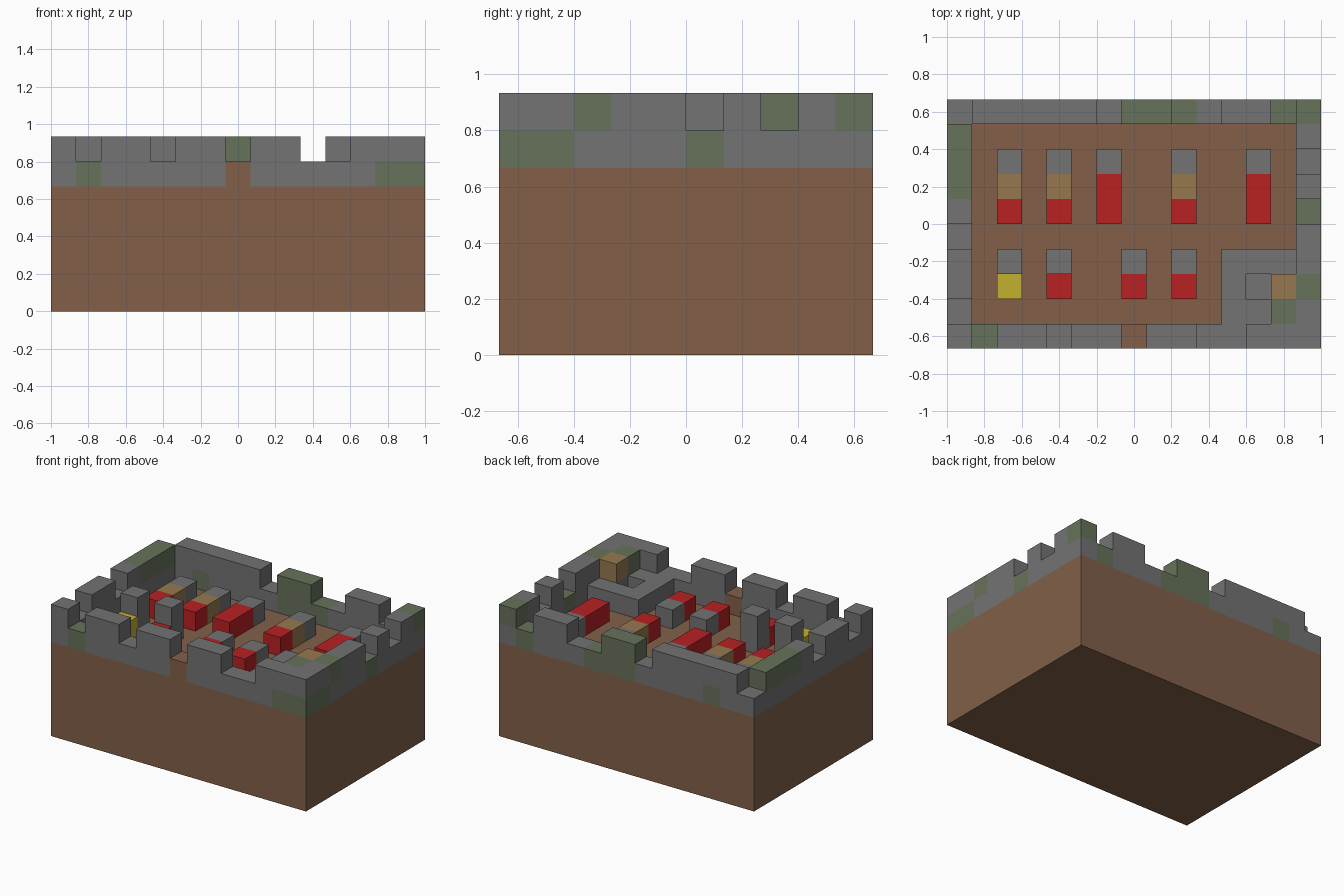
import bpy
import bmesh
from mathutils import Vector

cube = bpy.data.objects.get("Cube")
if cube:
    bpy.data.objects.remove(cube, do_unlink=True)

# Block grid: 15 wide, 10 deep, 7 high
NX, NY, UNIT = 15, 10, 2 / 15
ORIGIN = Vector((-NX / 2, -NY / 2, 0))


def srgb(r, g, b):
    return tuple(((c / 255 + 0.055) / 1.055) ** 2.4 for c in (r, g, b)) + (1.0,)


def make_material(name, color):
    mat = bpy.data.materials.new(name)
    mat.use_nodes = True
    mat.diffuse_color = color
    mat.node_tree.nodes["Principled BSDF"].inputs["Base Color"].default_value = color
    return mat


MATERIALS = {
    "earth": make_material("earth brown", srgb(130, 96, 73)),
    "stone": make_material("stone grey", srgb(115, 115, 115)),
    "moss": make_material("moss green", srgb(102, 114, 90)),
    "wood": make_material("plank tan", srgb(150, 121, 80)),
    "red": make_material("cloth red", srgb(184, 33, 35)),
    "yellow": make_material("straw yellow", srgb(194, 176, 46)),
}
NAMES = list(MATERIALS)
cells = {}


def span(v):
    return range(v[0], v[1] + 1) if isinstance(v, tuple) else (v,)


def fill(part, color, x, y, z):
    """Place blocks; x, y, z are an index or an inclusive range."""
    for i in span(x):
        for j in span(y):
            for k in span(z):
                cells[i, j, k] = (part, color)


def tint(color, x, y, z):
    """Recolour blocks that are already placed."""
    for i in span(x):
        for j in span(y):
            for k in span(z):
                if (i, j, k) in cells:
                    cells[i, j, k] = (cells[i, j, k][0], color)


# Ground
fill("ground", "earth", (0, 14), (0, 9), (0, 4))

# Perimeter wall, one block high
for row in (0, 9):
    fill("wall", "stone", (0, 14), row, 5)
for column in (0, 14):
    fill("wall", "stone", column, (0, 9), 5)

# Merlons
for run in (0, (2, 3), (5, 6), (8, 9), (12, 14)):
    fill("front_merlons", "stone", run, 0, 6)
for run in ((1, 5), (7, 8), (11, 12), 14):
    fill("back_merlons", "stone", run, 9, 6)
for run in ((2, 3), (5, 8)):
    fill("right_merlons", "stone", 0, run, 6)
for run in ((1, 4), 6, 8):
    fill("left_merlons", "stone", 14, run, 6)

# Gate
fill("gate", "earth", 7, 0, 5)

# Corner tower with a stair pit
fill("tower", "stone", (11, 13), (1, 3), 5)
fill("tower", "stone", 13, 1, 6)
fill("tower_crate", "wood", 13, 2, 6)
del cells[12, 2, 5]
tint("stone", 12, 2, 4)

# Moss patches
for x, y, z in ((1, 0, 5), ((13, 14), 0, 5), (14, 1, 5), (14, 2, 6), (13, 1, 6),
                (14, 5, 5), (14, 9, 6), (13, 9, 5), ((7, 9), 9, 5), ((7, 8), 9, 6),
                (2, 9, 5), (0, (6, 8), 6)):
    tint("moss", x, y, z)

# Back row of huts
for x in (2, 4, 6, 9, 12):
    fill("back_huts", "red", x, (5, 6), 5)
    fill("back_huts", "stone", x, 7, 5)
for x in (2, 4, 9):
    tint("wood", x, 6, 5)

# Front row of huts, two of them with a tall chimney
for x in (2, 4, 7, 9):
    fill("front_huts", "red", x, 2, 5)
    fill("front_huts", "stone", x, 3, 5)
tint("yellow", 2, 2, 5)
for x in (2, 4):
    fill("chimneys", "stone", x, 3, 6)


def build_part(part):
    """Make one object from the exposed block sides of a part."""
    bm = bmesh.new()
    corners = {}

    def vert(point):
        key = tuple(round(c) for c in point)
        if key not in corners:
            corners[key] = bm.verts.new((Vector(key) + ORIGIN) * UNIT)
        return corners[key]

    used = []
    for cell, (owner, color) in cells.items():
        if owner != part:
            continue
        if color not in used:
            used.append(color)
        center = Vector(cell) + Vector((0.5, 0.5, 0.5))
        for axis in range(3):
            for sign in (-1, 1):
                n = Vector((0, 0, 0))
                n[axis] = sign
                if tuple(round(c) for c in Vector(cell) + n) in cells:
                    continue
                a = Vector((0, 0, 0))
                a[(axis + 1) % 3] = 1
                b = n.cross(a)
                ring = [center + (n + s * a + t * b) / 2
                        for s, t in ((-1, -1), (1, -1), (1, 1), (-1, 1))]
                face = bm.faces.new([vert(p) for p in ring])
                face.material_index = used.index(color)
    mesh = bpy.data.meshes.new(part)
    bm.to_mesh(mesh)
    bm.free()
    for color in used:
        mesh.materials.append(MATERIALS[color])
    bpy.context.collection.objects.link(bpy.data.objects.new(part, mesh))


for part in dict.fromkeys(owner for owner, _ in cells.values()):
    build_part(part)
